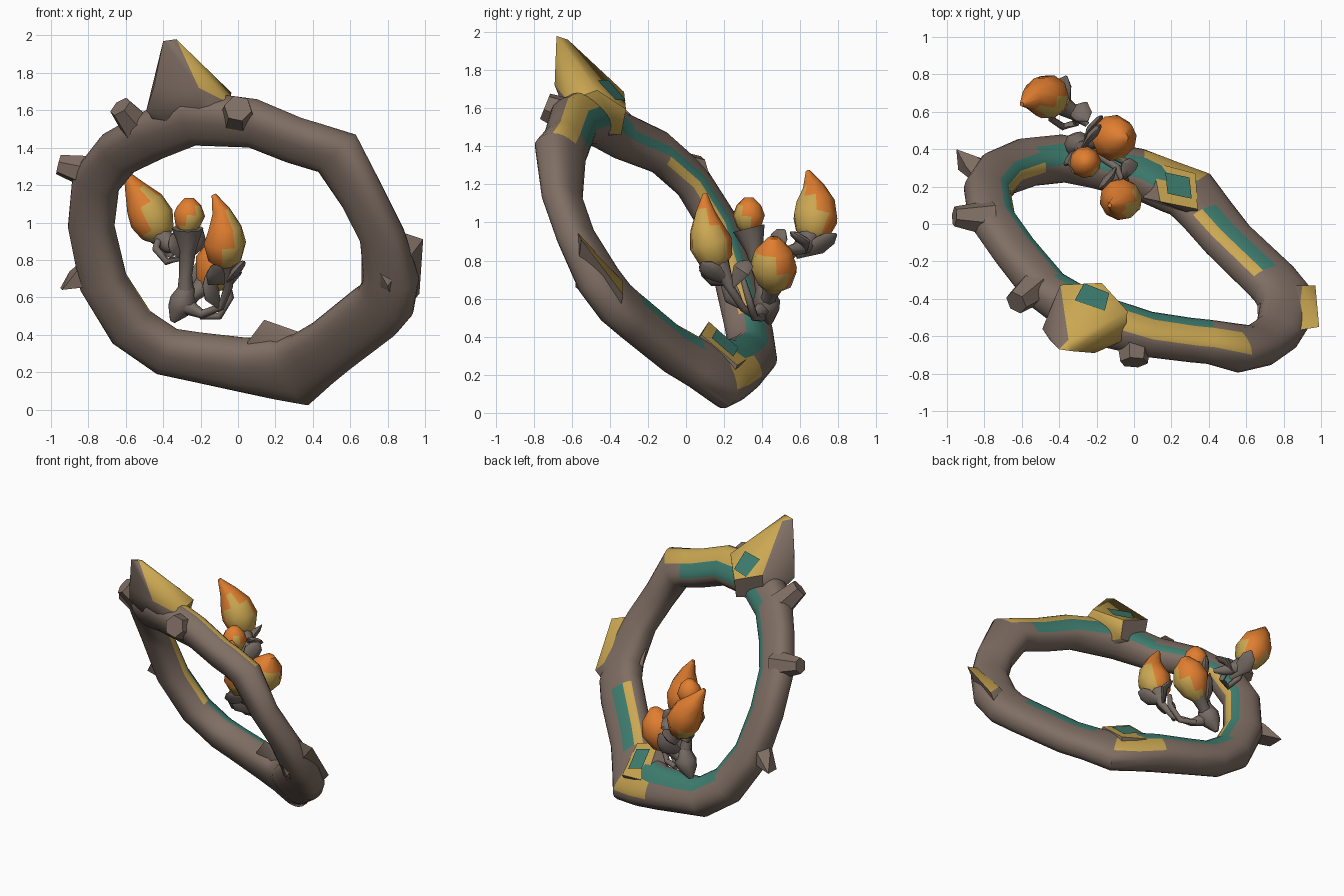
import bpy, bmesh, math
from mathutils import Vector as V

if "Cube" in bpy.data.objects:
    bpy.data.objects.remove(bpy.data.objects["Cube"])


def material(name, rgb):
    m = bpy.data.materials.new(name)
    m.diffuse_color = (*rgb, 1)
    m.use_nodes = True
    m.node_tree.nodes["Principled BSDF"].inputs["Base Color"].default_value = m.diffuse_color
    return m


BARK = material("bark brown", (0.215, 0.158, 0.127))
GOLD = material("gold", (0.60, 0.39, 0.085))
TEAL = material("teal", (0.05, 0.21, 0.165))
ORANGE = material("orange", (0.75, 0.21, 0.03))
STEM = material("stem grey", (0.185, 0.15, 0.13))
BACK = V((0.34, 0.76, 0.55)).normalized()   # back-facing normal of the ring plane


def finish(bm, name, mats):
    bmesh.ops.recalc_face_normals(bm, faces=bm.faces)
    me = bpy.data.meshes.new(name)
    bm.to_mesh(me)
    bm.free()
    for m in mats:
        me.materials.append(m)
    ob = bpy.data.objects.new(name, me)
    bpy.context.collection.objects.link(ob)
    return ob


def skin(bm, loops, closed=False):
    """Join equal vertex loops with quads; returns (face, segment, side)."""
    out, n = [], len(loops[0])
    for i in range(len(loops) - (not closed)):
        a, b = loops[i], loops[(i + 1) % len(loops)]
        for j in range(n):
            k = (j + 1) % n
            out.append((bm.faces.new((a[j], a[k], b[k], b[j])), i, j))
    if not closed:
        bm.faces.new(loops[0])
        bm.faces.new(loops[-1])
    return out


def tube(name, pts, sides=8, mats=(STEM,), rule=None, flat=1.0):
    """Swept tube along (x, y, z, radius) points."""
    bm = bmesh.new()
    loops, c = [], [V(p[:3]) for p in pts]
    side = (c[-1] - c[0]).normalized().orthogonal().normalized()
    for i, p in enumerate(pts):
        t = (c[min(i + 1, len(c) - 1)] - c[max(i - 1, 0)]).normalized()
        side = (side - t * side.dot(t)).normalized()
        up = t.cross(side)
        loops.append([bm.verts.new(c[i] + p[3] * (side * math.cos(a) + up * flat * math.sin(a)))
                      for a in (2 * math.pi * j / sides for j in range(sides))])
    skin(bm, loops)
    bmesh.ops.recalc_face_normals(bm, faces=bm.faces)
    if rule:
        for f in bm.faces:
            f.material_index = rule(f)
    return finish(bm, name, mats)


def hull(name, pts, gold=lambda n: False):
    """Convex lump; faces whose normal passes the gold rule become gold."""
    bm = bmesh.new()
    for p in pts:
        bm.verts.new(p)
    bmesh.ops.convex_hull(bm, input=bm.verts)
    bmesh.ops.delete(bm, geom=[v for v in bm.verts if not v.link_faces], context='VERTS')
    bmesh.ops.recalc_face_normals(bm, faces=bm.faces)
    for f in bm.faces:
        f.material_index = int(gold(f.normal))
    return finish(bm, name, [BARK, GOLD])


def panel(name, mid, a, normal, shape):
    """Thin flat teal inlay lying just above a gold face."""
    bm = bmesh.new()
    a = (a - normal * a.dot(normal)).normalized()
    b = normal.cross(a)
    bm.faces.new([bm.verts.new(mid + normal * .007 + a * x + b * y) for x, y in shape])
    return finish(bm, name, [TEAL])


# ---- Ring: irregular angular tube with a striped inner back edge (x, y, z, radius, depth)
PATH = [(.30, .16, .20, .20, .5), (.19, .20, .22, .18, .55), (.02, .27, .24, .15, .75), (-.22, .32, .28, .135, .8),
        (-.38, .35, .31, .135, .8), (-.57, .33, .44, .135, .8), (-.72, .27, .68, .13, .8), (-.785, .18, .98, .125, .75),
        (-.76, .03, 1.22, .13, .7), (-.64, -.14, 1.37, .13, .7), (-.47, -.35, 1.46, .135, .75),
        (-.25, -.50, 1.56, .15, .8), (.08, -.59, 1.53, .135, .75), (.30, -.62, 1.44, .13, .75),
        (.40, -.63, 1.41, .13, .75), (.53, -.66, 1.37, .15, .7), (.67, -.65, 1.13, .125, .7),
        (.77, -.58, .93, .125, .7), (.82, -.46, .70, .15, .7), (.79, -.37, .58, .16, .65), (.73, -.30, .52, .165, .6),
        (.50, -.08, .34, .16, .6), (.40, .04, .27, .17, .55)]
SIDES = 24                                   # 15 degrees each, from outward over the back to inward
BOTTOM, LEFT, TOP, RIGHT = range(6, 10), range(7, 9), range(6, 9), range(6, 8)
TEAL_AT = {**{i: BOTTOM for i in (1, 2, 3, 4)}, **{i: LEFT for i in (5, 6, 7, 8, 9)},
           **{i: TOP for i in (0, 10, 11, 12, 13)}, **{i: RIGHT for i in (20, 21)}}
GOLD_AT = {**{i: (9, 10) for i in (5, 6, 7, 8)}, **{i: (2, 3, 4, 5) for i in (11, 12, 13, 14)},
           20: (8, 9), 21: (8, 9), 0: (3, 4, 5, 9), 1: (3, 4, 5)}


def power(v):
    return math.copysign(abs(v) ** 0.8, v)


bm = bmesh.new()
centre, loops, n = V((0, -.1, .85)), [], len(PATH)
for i, p in enumerate(PATH):
    c = V(p[:3])
    t = (V(PATH[(i + 1) % n][:3]) - V(PATH[i - 1][:3])).normalized()
    b = (BACK - t * BACK.dot(t)).normalized()
    r = b.cross(t)
    if r.dot(c - centre) < 0:
        r.negate()
    loops.append([bm.verts.new(c + p[3] * (r * power(math.cos(a)) + b * p[4] * power(math.sin(a))))
                  for a in (2 * math.pi * j / SIDES for j in range(SIDES))])
for f, i, j in skin(bm, loops, closed=True):
    f.material_index = 2 if j in TEAL_AT.get(i, ()) else 1 if j in GOLD_AT.get(i, ()) else 0
finish(bm, "ring", [BARK, GOLD, TEAL])

# ---- Crown spike with a gold back carrying a teal diamond
N = V((.25, .68, .69)).normalized()
SIDE = V((.65, .6, .5)).normalized()
tip = V((-.35, -.62, 1.96))


def on_plane(p):
    p = V(p)
    return p - N * (p - tip).dot(N)


kite = [tip, on_plane((-.04, -.48, 1.68)), on_plane((-.17, -.31, 1.60)), on_plane((-.41, -.37, 1.64))]
hull("crown_spike", kite + [V(q) for q in (
    (-.40, -.67, 1.97), (-.33, -.68, 1.98), (-.45, -.62, 1.72), (-.49, -.56, 1.60), (-.42, -.45, 1.5),
    (-.21, -.69, 1.72), (-.05, -.62, 1.64), (-.08, -.60, 1.5), (-.2, -.58, 1.45), (-.17, -.34, 1.46),
    (-.38, -.36, 1.50))], lambda n: n.dot(SIDE) > .45 or (n.x > .4 and n.z > 0))
panel("crown_panel", on_plane((-.23, -.425, 1.67)), kite[1] - kite[3], N,
      ((-.085, -.07), (.085, -.06), (.07, .08), (-.075, .08)))

# ---- Right spike: angular shoulder with a gold slope on its back
SLOPE = V((.2, .66, .72)).normalized()
hull("right_spike", [(.87, -.57, .95), (.99, -.55, .91), (.97, -.33, .62), (.90, -.33, .69), (.66, -.48, .80),
                     (.66, -.42, .64), (.71, -.33, .60), (.80, -.58, .66), (.86, -.36, .48), (.72, -.57, .80)],
     lambda n: n.dot(SLOPE) > .85 and n.x > 0)

# ---- Bottom knot: wedge on the inner rim with a gold slope and teal inlay
M = V((.38, .63, .68)).normalized()
hull("bottom_knot", [(.14, .12, .48), (.34, .08, .41), (.33, .27, .25), (.10, .33, .29), (.05, .14, .36),
                     (.34, .04, .36), (.3, .2, .1), (.1, .22, .15)], lambda n: n.dot(M) > .8)
panel("bottom_panel", V((.235, .205, .36)), V((.2, -.04, -.07)), M,
      ((-.07, -.08), (.07, -.08), (.07, .07), (-.07, .07)))

# ---- Broken stubs around the ring
STUBS = [("left_stub", (-.76, .03, 1.26, .10), (-.96, .04, 1.31, .055)),
         ("upper_left_stub", (-.53, -.34, 1.5, .095), (-.63, -.42, 1.62, .065)),
         ("front_stub", (.0, -.59, 1.55, .10), (.0, -.74, 1.61, .075))]
for name, p, q in STUBS:
    tube(name, [p, q], 6, (BARK,))
hull("lower_left_thorn", [(-.95, .40, .65), (-.94, .29, .64), (-.90, .31, .74), (-.84, .36, .74),
                          (-.80, .18, .82), (-.76, .33, .66), (-.76, .20, .66), (-.74, .28, .82)])

# ---- Flower buds: orange with a yellow flank (rule direction and limit, then sections)
FLANK = V((.6, -.55, -.35))
BUDS = {
    "tall_bud": (FLANK, .35, [(-.42, .64, .90, .03), (-.43, .66, .94, .09), (-.46, .68, 1.02, .12),
                              (-.50, .68, 1.10, .105), (-.55, .67, 1.18, .06), (-.60, .64, 1.27, .012)]),
    "small_bud": (FLANK, .6, [(-.27, .33, .94, .03), (-.27, .33, .98, .065), (-.26, .33, 1.04, .085),
                              (-.26, .33, 1.09, .065), (-.26, .33, 1.13, .025)]),
    "round_bud": (FLANK, .4, [(-.20, .45, .64, .03), (-.15, .46, .69, .09), (-.11, .46, .77, .125),
                              (-.08, .46, .85, .10), (-.06, .46, .92, .03)]),
    "front_bud": (V((.8, -.15, -.4)), .35, [(-.07, .18, .76, .03), (-.07, .16, .80, .09), (-.07, .13, .89, .115),
                                            (-.07, .11, .97, .09), (-.09, .10, 1.06, .05), (-.13, .10, 1.15, .012)])}
for name, (d, limit, pts) in BUDS.items():
    top = pts[-2][2]
    tube(name, pts, 10, (ORANGE, GOLD),
         lambda f: int((f.normal.dot(d) > limit and f.calc_center_median().z < top) or f.normal.z < -.6))

# ---- Stems rising from a swollen root
STEMS = {
    "root": [(-.35, .44, .47, .015), (-.32, .43, .53, .06), (-.29, .42, .58, .075), (-.27, .41, .66, .04)],
    "small_bud_stem": [(-.28, .42, .58, .05), (-.28, .39, .72, .035), (-.27, .36, .85, .045), (-.27, .33, .97, .085)],
    "tall_bud_stem": [(-.25, .53, .86, .015), (-.30, .58, .86, .035), (-.36, .62, .88, .05), (-.43, .66, .94, .06)],
    "tall_bud_loop": [(-.42, .64, .92, .02), (-.44, .56, .86, .02), (-.38, .52, .79, .02), (-.31, .54, .81, .02),
                      (-.32, .60, .88, .02)],
    "round_bud_stem": [(-.29, .42, .58, .05), (-.23, .44, .62, .04), (-.17, .46, .68, .06)],
    "front_bud_stem": [(-.29, .41, .56, .05), (-.19, .37, .51, .025), (-.09, .30, .55, .02), (-.05, .23, .66, .025),
                       (-.07, .17, .79, .06)],
    "curled_tendril": [(-.20, .40, .50, .02), (-.10, .36, .50, .02), (-.04, .33, .60, .02), (-.06, .30, .70, .015)]}
for name, pts in STEMS.items():
    tube(name, pts, 8)

# ---- Leaves: flattened tapered blades around the bud bases
LEAVES = [((-.35, .58, .82), (-.38, .70, .88), (-.36, .79, .94)), ((-.35, .62, .84), (-.29, .61, .91), (-.25, .55, .95)),
          ((-.06, .22, .68), (-.01, .14, .74), (.03, .08, .79)), ((-.06, .22, .68), (-.12, .14, .71), (-.14, .07, .77)),
          ((-.05, .24, .66), (-.02, .29, .75), (-.06, .33, .80)), ((-.26, .42, .62), (-.22, .52, .70), (-.18, .57, .80)),
          ((-.28, .40, .80), (-.33, .36, .88), (-.36, .32, .93)), ((-.28, .40, .80), (-.22, .48, .90), (-.19, .52, .96)),
          ((-.10, .30, .55), (-.14, .24, .62), (-.17, .20, .72))]
for i, (p, q, s) in enumerate(LEAVES):
    tube("leaf_%d" % (i + 1), [(*p, .015), (*q, .06), (*(V(q).lerp(V(s), .6)), .048), (*s, .008)], 10, flat=.4)

bpy.ops.object.select_all(action='SELECT')
bpy.context.view_layer.objects.active = bpy.data.objects["ring"]
bpy.ops.object.shade_smooth_by_angle(angle=math.radians(48))
